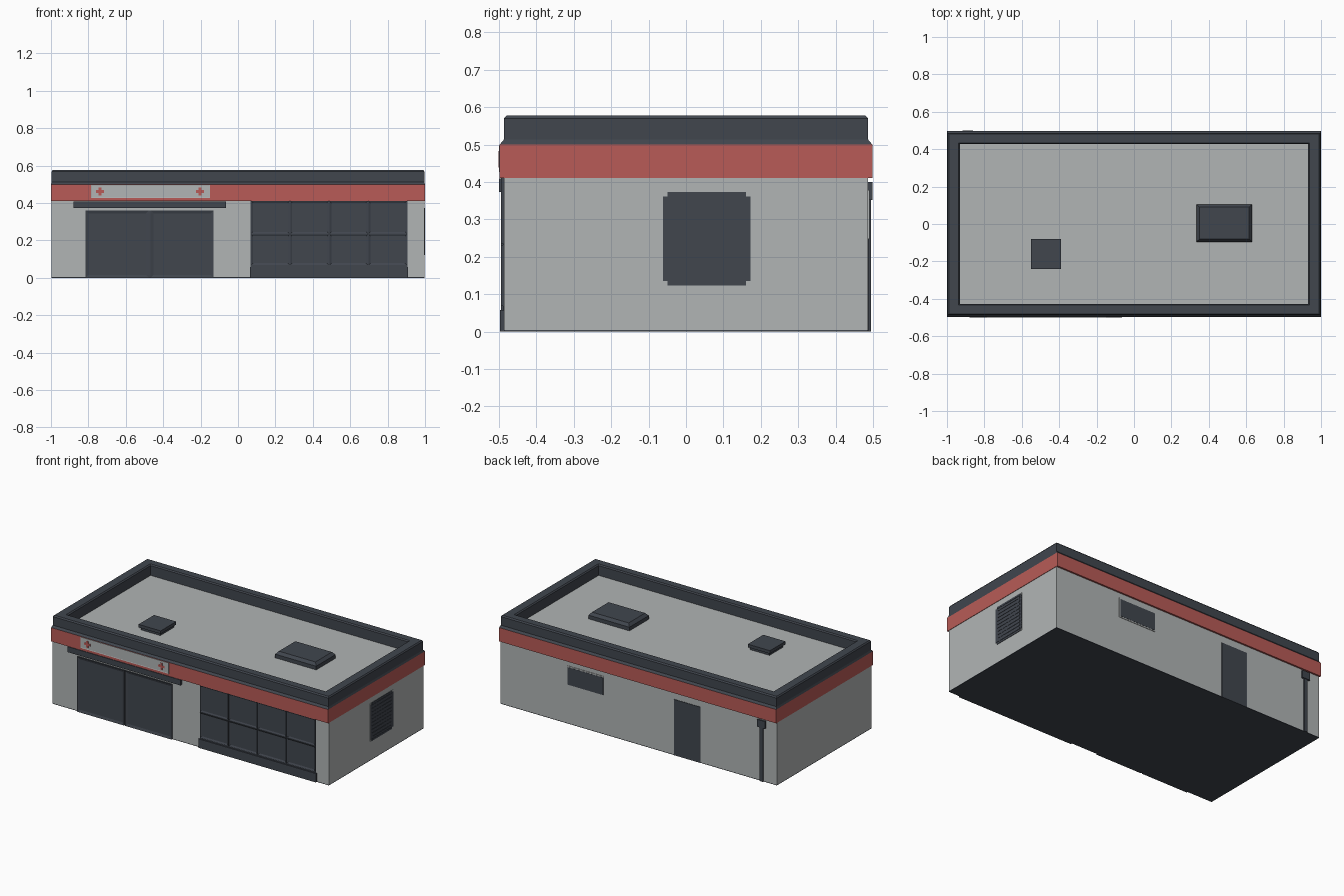
import bpy, bmesh
from mathutils import Vector

cube = bpy.data.objects.get("Cube")
if cube:
    bpy.data.objects.remove(cube, do_unlink=True)


def material(name, rgb):
    m = bpy.data.materials.new(name)
    m.use_nodes = True
    m.diffuse_color = (*rgb, 1)
    m.node_tree.nodes["Principled BSDF"].inputs["Base Color"].default_value = (*rgb, 1)
    return m


LIGHT = material("light grey", (0.44, 0.46, 0.46))
DARK = material("dark slate", (0.052, 0.061, 0.076))
RED = material("brick red", (0.48, 0.105, 0.095))


def finish(name, bm, mat):
    bmesh.ops.recalc_face_normals(bm, faces=bm.faces)
    me = bpy.data.meshes.new(name)
    bm.to_mesh(me)
    bm.free()
    me.materials.append(mat)
    ob = bpy.data.objects.new(name, me)
    bpy.context.collection.objects.link(ob)
    return ob


def stack(name, mat, loops, centre=(0, 0), caps=True):
    """Bridge rectangles (half x, half y, z) into a solid or an open ring."""
    bm = bmesh.new()
    rows = [[bm.verts.new((centre[0] + sx * hx, centre[1] + sy * hy, z))
             for sx, sy in ((-1, -1), (1, -1), (1, 1), (-1, 1))] for hx, hy, z in loops]
    for a, b in zip(rows, rows[1:]):
        for i in range(4):
            j = (i + 1) % 4
            bm.faces.new((a[i], a[j], b[j], b[i]))
    if caps:
        bm.faces.new(rows[0])
        bm.faces.new(rows[-1])
    return finish(name, bm, mat)


def box(name, mat, x, y, z, facing=None, inset=0.0, depth=0.0):
    """Box from ranges; the face towards 'facing' may carry a sunk panel."""
    bm = bmesh.new()
    bmesh.ops.create_cube(bm, size=1)
    for v in bm.verts:
        v.co = [r[0] + (c + 0.5) * (r[1] - r[0]) for c, r in zip(v.co, (x, y, z))]
    if facing:
        bm.normal_update()
        face = max(bm.faces, key=lambda f: f.normal.dot(Vector(facing)))
        bmesh.ops.inset_region(bm, faces=[face], thickness=inset)
        bmesh.ops.translate(bm, verts=face.verts, vec=Vector(facing) * -depth)
    return finish(name, bm, mat)


FRONT, BACK = (0, -1, 0), (0, 1, 0)
WX, WY = 0.997, 0.487

# Building shell: base, walls, fascia band, parapet and roof
stack("base_slab", DARK, [(WX, WY, 0), (WX, WY, 0.004)])
stack("walls", LIGHT, [(WX, WY, 0.004), (WX, WY, 0.41)])
stack("fascia_band", RED, [(1, 0.498, 0.41), (1, 0.498, 0.5)])
stack("parapet", DARK, [(1, 0.498, 0.5), (0.996, WY, 0.513), (0.996, WY, 0.569),
                        (0.99, 0.48, 0.577), (0.937, 0.434, 0.577),
                        (0.93, 0.427, 0.57), (0.93, 0.427, 0.5)], caps=False)
stack("roof", LIGHT, [(0.94, 0.44, 0.5), (0.94, 0.44, 0.506)])

# Roof units
stack("roof_unit_large", DARK, [(0.148, 0.1, 0.5), (0.148, 0.1, 0.53), (0.132, 0.085, 0.548)],
      (0.483, 0.005))
stack("roof_hatch_base", DARK, [(0.07, 0.07, 0.5), (0.07, 0.07, 0.525)], (-0.47, -0.16))
stack("roof_hatch_lid", DARK, [(0.08, 0.08, 0.523), (0.08, 0.08, 0.543)], (-0.47, -0.16))

# Double sliding doors with canopy rail
for name, x0, x1 in (("door_right", -0.815, -0.477), ("door_left", -0.468, -0.13)):
    box(name, DARK, (x0, x1), (-0.495, -0.48), (0, 0.36), FRONT, 0.022, 0.005)
box("door_gap", DARK, (-0.48, -0.465), (-0.489, -0.48), (0, 0.36))
box("canopy", DARK, (-0.88, -0.065), (-0.5, -0.48), (0.373, 0.409))

# Shop window: backing, sill and a grid of sunk panes
box("window_backing", DARK, (0.067, 0.905), (-0.489, -0.48), (0.05, 0.41))
box("window_sill", DARK, (0.063, 0.91), (-0.497, -0.48), (0, 0.058))
pitch = 0.209
for col in range(4):
    x0 = 0.069 + col * pitch
    for row, (z0, z1) in enumerate(((0.068, 0.232), (0.236, 0.41))):
        box(f"window_pane_{col}_{row}", DARK, (x0 + 0.002, x0 + pitch - 0.002),
            (-0.495, -0.48), (z0, z1), FRONT, 0.014, 0.005)

# Sign board with two red crosses
box("sign_board", LIGHT, (-0.785, -0.15), (-0.5, -0.48), (0.426, 0.497), FRONT, 0.005, 0.001)
for cx in (-0.738, -0.203):
    for part, w, h in (("bar", 0.022, 0.007), ("post", 0.007, 0.022)):
        box(f"cross_{part}", RED, (cx - w, cx + w), (-0.501, -0.49), (0.461 - h, 0.461 + h))

# Side louvre: backing, frame bars with open corners, slats
Y0, Y1, Z0, Z1, T = -0.061, 0.173, 0.123, 0.373, 0.012
box("louvre_plate", LIGHT, (0.99, 0.9975), (Y0, Y1), (Z0, Z1))
box("louvre_backing", DARK, (0.99, 0.998), (Y0 + T, Y1 - T), (Z0 + T, Z1 - T))
for y in (Y0, Y1 - T):
    box("louvre_frame_upright", DARK, (0.99, 1), (y, y + T), (Z0 + T, Z1 - T))
for z in (Z0, Z1 - T):
    box("louvre_frame_rail", DARK, (0.99, 1), (Y0 + T, Y1 - T), (z, z + T))
for i in range(10):
    z = 0.138 + i * 0.0229
    box(f"louvre_slat_{i}", DARK, (0.99, 1), (Y0 + 0.016, Y1 - 0.016), (z, z + 0.013))

# Back wall: service door, high window, rainwater pipe
box("back_door", DARK, (-0.446, -0.257), (0.48, 0.489), (0, 0.365), BACK, 0.008, 0.001)
box("back_window_frame", LIGHT, (0.246, 0.521), (0.48, 0.49), (0.248, 0.378))
box("back_window", DARK, (0.254, 0.513), (0.48, 0.491), (0.256, 0.37))
box("rain_pipe", DARK, (-0.902, -0.878), (0.48, 0.495), (0, 0.355))
box("rain_hopper", DARK, (-0.918, -0.862), (0.48, 0.499), (0.352, 0.4))
